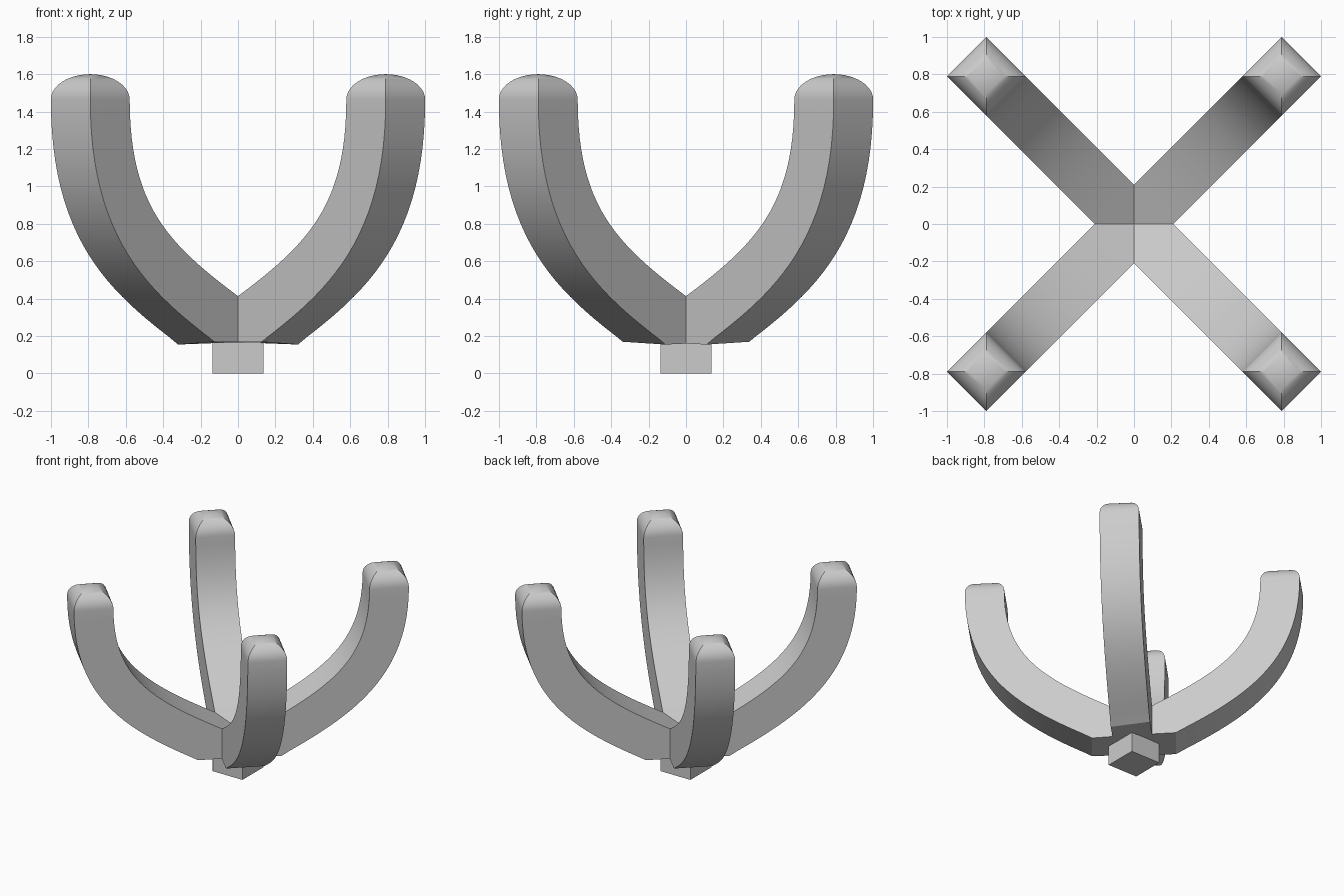
import bpy, bmesh, math
from mathutils import Vector

if "Cube" in bpy.data.objects:
    bpy.data.objects.remove(bpy.data.objects["Cube"])

W = 0.149                      # half width of the square arm
D = math.sqrt(0.5)             # arms run along the diagonals
P = [Vector(p) for p in ((0.235, 0.29), (0.745, 0.562), (1.117, 0.805), (1.117, 1.465))]


def bezier(t):
    """Point and unit tangent of the arm's centre line (radius, height)."""
    u = 1 - t
    pos = u**3 * P[0] + 3*u*u*t * P[1] + 3*u*t*t * P[2] + t**3 * P[3]
    tan = u*u * (P[1]-P[0]) + 2*u*t * (P[2]-P[1]) + t*t * (P[3]-P[2])
    return pos, tan.normalized()


# Cross-sections: inner point, outer point, half width
sections = [((0, 0.335), (0, 0.165), W)]
N = 24
for i in range(N + 1):
    pos, tan = bezier(i / N)
    n = Vector((tan.y, -tan.x)) * W
    sections.append((tuple(pos - n), tuple(pos + n), W))
# Domed tip
for i in range(1, 11):
    a = math.pi / 2 * i / 10
    h, z = W * math.cos(a), 1.465 + 0.135 * math.sin(a)
    sections.append(((1.117 - h, z), (1.117 + h, z), h))

bm = bmesh.new()
rings = []
for k, (inner, outer, w) in enumerate(sections):
    ring = []
    for (r, z), s in ((inner, -1), (inner, 1), (outer, 1), (outer, -1)):
        if k == 1 and (r, z) == outer:      # slight twist of the lower corner
            r, z = 0.317 - 0.013 * s, 0.162 - 0.0075 * s
        ring.append(bm.verts.new(((r + s*w) * D, (r - s*w) * D, z)))
    rings.append(ring)
for a, b in zip(rings, rings[1:]):
    for j in range(4):
        m = (j + 1) % 4
        bm.faces.new((a[j], a[m], b[m], b[j]))
bm.faces.new(rings[0])
bmesh.ops.remove_doubles(bm, verts=bm.verts[:], dist=1e-4)
bmesh.ops.recalc_face_normals(bm, faces=bm.faces[:])
# Trim the arm to its own quadrant so the four arms meet cleanly
for axis in ((1, 0, 0), (0, 1, 0)):
    bmesh.ops.bisect_plane(bm, geom=bm.verts[:] + bm.edges[:] + bm.faces[:], dist=1e-5,
                           plane_co=(0, 0, 0), plane_no=axis, clear_inner=True)
# Crisp joints where the arms meet
for e in bm.edges:
    if e.is_boundary:
        e.smooth = False

# Four curved arms
mesh = bpy.data.meshes.new("curved_arms")
bm.to_mesh(mesh)
bm.free()
arms = bpy.data.objects.new("curved_arms", mesh)
bpy.context.collection.objects.link(arms)
bpy.context.view_layer.objects.active = arms
arms.select_set(True)
bpy.ops.object.shade_smooth_by_angle(angle=math.radians(30), keep_sharp_edges=True)
mirror = arms.modifiers.new("mirror", 'MIRROR')
mirror.use_axis = (True, True, False)

# Square foot
bpy.ops.mesh.primitive_cube_add(size=1, location=(0, 0, 0.1))
foot = bpy.context.object
foot.name = "base_block"
foot.scale = (0.27, 0.27, 0.2)
